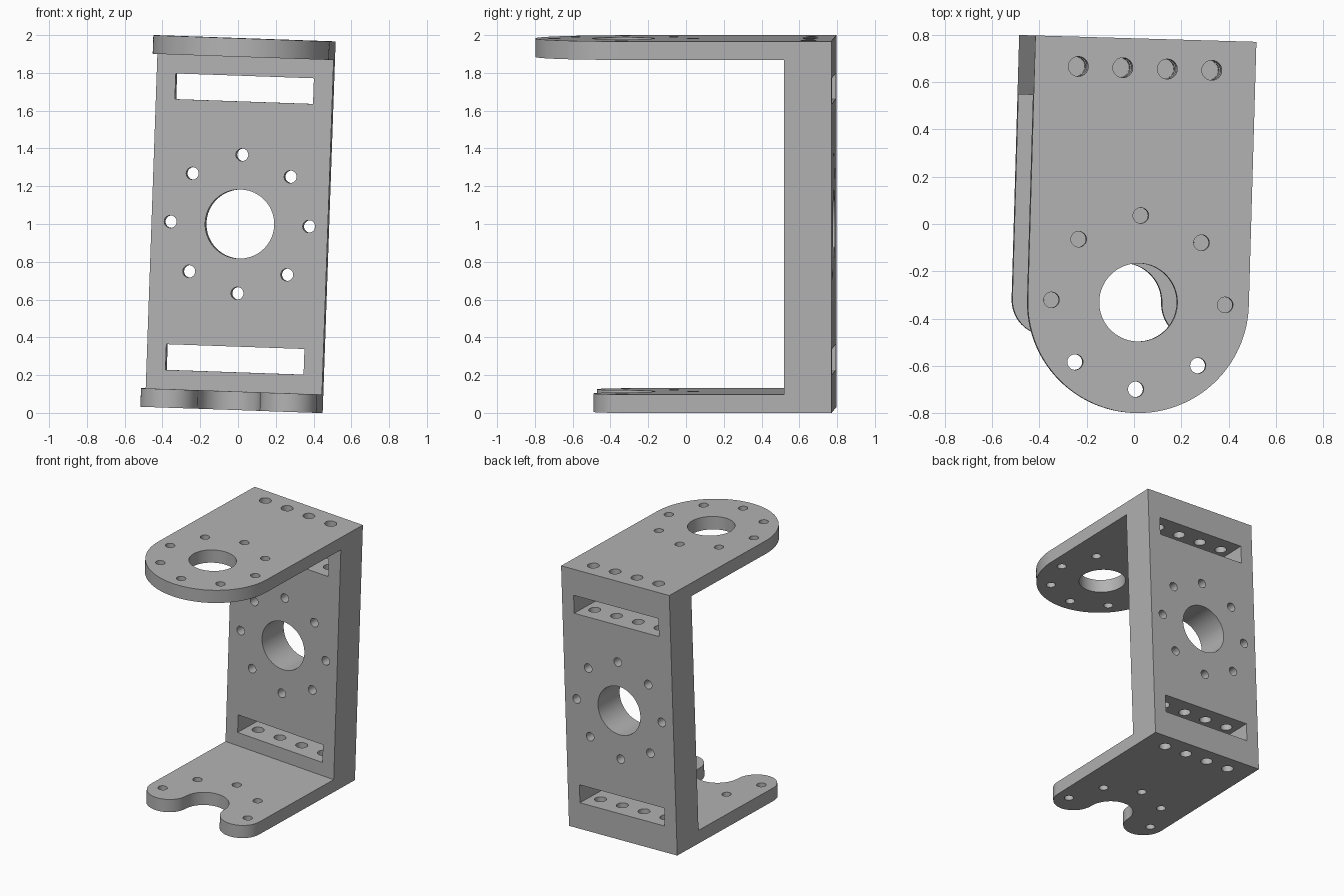
import bpy
import bmesh
from math import pi, cos, sin, radians
from mathutils import Matrix, Vector

old = bpy.data.objects.get("Cube")
if old:
    bpy.data.objects.remove(old, do_unlink=True)

HALF_W, HALF_H = 0.467, 0.984      # half width and height
BACK, WEB_FRONT = 0.784, 0.533     # web depth limits
PLATE = 0.098                      # flange thickness
HUB_Y = -0.33                      # centre of the flange hole pattern
RING = 0.367                       # hole circle radius


def arc(cx, cy, r, start, end, steps):
    """Points along an arc, angles in degrees."""
    angles = [radians(start + (end - start) * i / steps) for i in range(steps + 1)]
    return [(cx + r * cos(a), cy + r * sin(a)) for a in angles]


def add_prism(bm, outline, z0, z1):
    """Extrude a closed outline between two heights."""
    face = bm.faces.new([bm.verts.new((x, y, z0)) for x, y in outline])
    grown = bmesh.ops.extrude_face_region(bm, geom=[face])
    verts = [g for g in grown["geom"] if isinstance(g, bmesh.types.BMVert)]
    bmesh.ops.translate(bm, vec=(0, 0, z1 - z0), verts=verts)


def add_hole(bm, centre, radius, depth, segments, rot=Matrix()):
    bmesh.ops.create_cone(bm, cap_ends=True, segments=segments, radius1=radius,
                          radius2=radius, depth=depth,
                          matrix=Matrix.Translation(centre) @ rot)


def add_box(bm, centre, size):
    bmesh.ops.create_cube(bm, size=1, matrix=Matrix.Translation(centre)
                          @ Matrix.Diagonal((*size, 1)))


def make_object(name, bm):
    bmesh.ops.recalc_face_normals(bm, faces=bm.faces)
    mesh = bpy.data.meshes.new(name)
    bm.to_mesh(mesh)
    bm.free()
    obj = bpy.data.objects.new(name, mesh)
    bpy.context.collection.objects.link(obj)
    return obj


def combine(target, tool, operation):
    """Apply a boolean and remove the tool object."""
    mod = target.modifiers.new("cut", 'BOOLEAN')
    mod.operation, mod.object, mod.solver = operation, tool, 'EXACT'
    bpy.context.view_layer.update()
    graph = bpy.context.evaluated_depsgraph_get()
    mesh = bpy.data.meshes.new_from_object(target.evaluated_get(graph))
    target.modifiers.clear()
    target.data = mesh
    bpy.data.objects.remove(tool, do_unlink=True)


# Web
bm = bmesh.new()
add_box(bm, (0, (BACK + WEB_FRONT) / 2, 0),
        (2 * HALF_W, BACK - WEB_FRONT, 2 * (HALF_H - PLATE)))
bracket = make_object("servo_bracket", bm)
bracket.name = "u_bracket"

# Upper flange with a full round nose
bm = bmesh.new()
rear = [(HALF_W, BACK), (-HALF_W, BACK)]
add_prism(bm, rear + arc(0, HUB_Y, HALF_W, 180, 360, 64), HALF_H - PLATE, HALF_H)
combine(bracket, make_object("upper_flange", bm), 'UNION')

# Lower flange with two rounded lobes around an open saddle
BORE = 0.165
lobe = (HALF_W - BORE) / 2
mid = (HALF_W + BORE) / 2
outline = (rear + arc(-mid, HUB_Y, lobe, 180, 360, 32)
           + arc(0, HUB_Y, BORE, 180, 0, 32)[1:]
           + arc(mid, HUB_Y, lobe, 180, 360, 32)[1:])
bm = bmesh.new()
add_prism(bm, outline, -HALF_H, PLATE - HALF_H)
combine(bracket, make_object("lower_flange", bm), 'UNION')

# Bores, hole rings and web slots
bm = bmesh.new()
web_y = (BACK + WEB_FRONT) / 2
to_y = Matrix.Rotation(pi / 2, 4, 'X')
add_hole(bm, (0, HUB_Y, HALF_H), BORE, 0.4, 64)
add_hole(bm, (0, web_y, 0), 0.183, 0.5, 64, to_y)
for i in range(8):
    x, y = RING * cos(i * pi / 4), RING * sin(i * pi / 4)
    add_hole(bm, (x, HUB_Y + y, HALF_H), 0.033, 0.4, 24)
    add_hole(bm, (x, web_y, y), 0.033, 0.5, 24, to_y)
    if i < 5:
        add_hole(bm, (x, HUB_Y + y, -HALF_H), 0.033, 0.4, 24)
for side in (-1, 1):
    add_box(bm, (0, web_y, side * 0.717), (0.732, 0.5, 0.136))
combine(bracket, make_object("hole_cutter", bm), 'DIFFERENCE')

# Blind screw holes through both ends of the web
bm = bmesh.new()
for side in (-1, 1):
    for i in range(4):
        add_hole(bm, ((i - 1.5) * 0.188, web_y, side * HALF_H), 0.042, 0.86, 24)
combine(bracket, make_object("screw_cutter", bm), 'DIFFERENCE')

# Slight tilt of the whole part, then seat it on the ground
tilt = Matrix.Rotation(radians(-1.65), 4, 'Z') @ Matrix.Rotation(radians(2), 4, 'Y')
bracket.data.transform(tilt)
points = [v.co for v in bracket.data.vertices]
low = Vector([min(p[k] for p in points) for k in range(3)])
high = Vector([max(p[k] for p in points) for k in range(3)])
bracket.data.transform(Matrix.Translation(
    (-(low.x + high.x) / 2, -(low.y + high.y) / 2, -low.z)))

# Material
grey = bpy.data.materials.new("metal_grey")
grey.use_nodes = True
colour = (0.45, 0.45, 0.45, 1)
grey.diffuse_color = colour
grey.node_tree.nodes["Principled BSDF"].inputs["Base Color"].default_value = colour
bracket.data.materials.clear()
bracket.data.materials.append(grey)

# Smooth curved walls, sharp edges
bpy.ops.object.select_all(action='DESELECT')
bracket.select_set(True)
bpy.context.view_layer.objects.active = bracket
bpy.ops.object.shade_smooth_by_angle(angle=radians(30))
